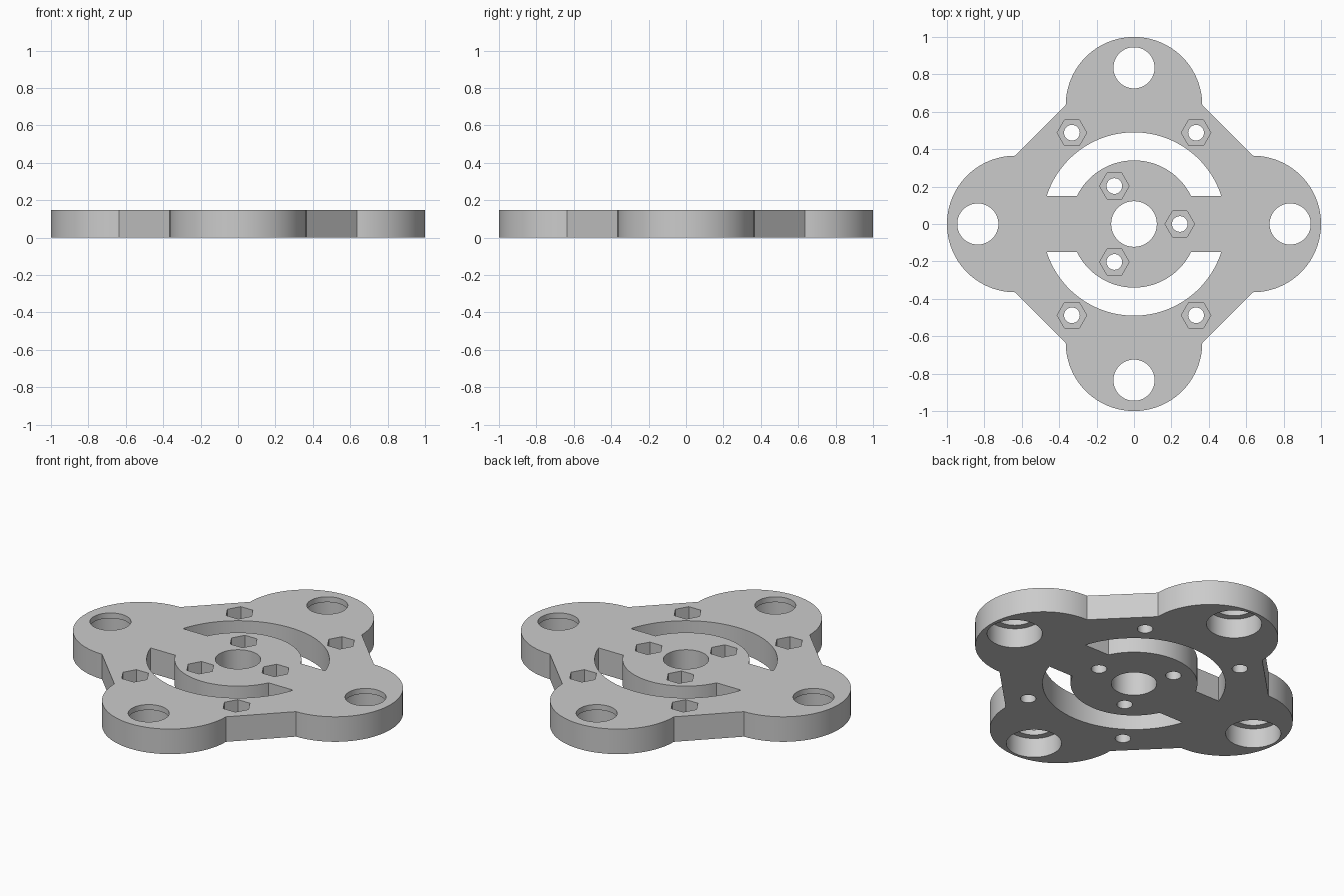
import bpy
import bmesh
from math import cos, sin, pi, radians, asin

if "Cube" in bpy.data.objects:
    bpy.data.objects.remove(bpy.data.objects["Cube"], do_unlink=True)

THICK = 0.148
BELOW, ABOVE = -0.1, THICK + 0.1

grey = bpy.data.materials.new("plain grey")
grey.use_nodes = True
colour = (0.6, 0.6, 0.6, 1)
grey.diffuse_color = colour
grey.node_tree.nodes["Principled BSDF"].inputs["Base Color"].default_value = colour


def arc(cx, cy, r, start, end, steps):
    """Points along an arc, both ends included."""
    angles = [start + (end - start) * i / steps for i in range(steps + 1)]
    return [(cx + r * cos(a), cy + r * sin(a)) for a in angles]


def prism(name, outline, z0, z1):
    """Straight solid with the given outline."""
    bm = bmesh.new()
    base = bm.faces.new([bm.verts.new((x, y, z0)) for x, y in outline])
    top = bmesh.ops.extrude_face_region(bm, geom=[base])["geom"]
    moved = [v for v in top if isinstance(v, bmesh.types.BMVert)]
    bmesh.ops.translate(bm, verts=moved, vec=(0, 0, z1 - z0))
    bmesh.ops.recalc_face_normals(bm, faces=bm.faces)
    mesh = bpy.data.meshes.new(name)
    bm.to_mesh(mesh)
    bm.free()
    mesh.materials.append(grey)
    obj = bpy.data.objects.new(name, mesh)
    bpy.context.collection.objects.link(obj)
    return obj


def round_outline(x, y, r, sides):
    return arc(x, y, r, 0, 2 * pi, sides)[:-1]


# Plate outline: four round lobes joined by straight diagonal edges
LOBE, REACH = 0.365, 0.635
outline = []
for k in range(4):
    a = k * pi / 2
    outline += arc(REACH * cos(a), REACH * sin(a), LOBE, a - pi / 2, a + pi / 2, 48)
plate = prism("mounting_plate", outline, 0, THICK)

cutters = []


def cut(name, shape, z0=BELOW, z1=ABOVE):
    cutters.append(prism(name, shape, z0, z1))


# Centre bore
cut("centre_bore_cutter", round_outline(0, 0, 0.122, 64))

# Lobe holes, counterbored from underneath
for k in range(4):
    x, y = 0.835 * cos(k * pi / 2), 0.835 * sin(k * pi / 2)
    cut("lobe_hole_cutter", round_outline(x, y, 0.11, 64))
    cut("counterbore_cutter", round_outline(x, y, 0.148, 64), BELOW, THICK - 0.032)

# Bolt holes with sunken hexagonal nut pockets
bolts = [(0.332 * i, 0.488 * j) for i in (-1, 1) for j in (-1, 1)]
bolts += [(0.245, 0), (-0.105, 0.203), (-0.105, -0.203)]
for x, y in bolts:
    cut("bolt_hole_cutter", round_outline(x, y, 0.042, 32))
    cut("nut_pocket_cutter", round_outline(x, y, 0.079, 6), 0.06, ABOVE)

# Curved slots either side of the hub, with flat ends
OUTER, INNER, FLAT = 0.49, 0.34, 0.15
a_out, a_in = asin(FLAT / OUTER), asin(FLAT / INNER)
slot = arc(0, 0, OUTER, a_out, pi - a_out, 64) + arc(0, 0, INNER, pi - a_in, a_in, 64)
for side in (1, -1):
    cut("slot_cutter", [(x, y * side) for x, y in slot])

# Apply every cut, then remove the cutters
bpy.ops.object.select_all(action="DESELECT")
bpy.context.view_layer.objects.active = plate
plate.select_set(True)
for cutter in cutters:
    cutter.hide_render = True
    mod = plate.modifiers.new("cut", "BOOLEAN")
    mod.operation = "DIFFERENCE"
    mod.solver = "EXACT"
    mod.object = cutter
    bpy.ops.object.modifier_apply(modifier=mod.name)
    bpy.data.objects.remove(cutter, do_unlink=True)

bpy.ops.object.shade_smooth_by_angle(angle=radians(30))
